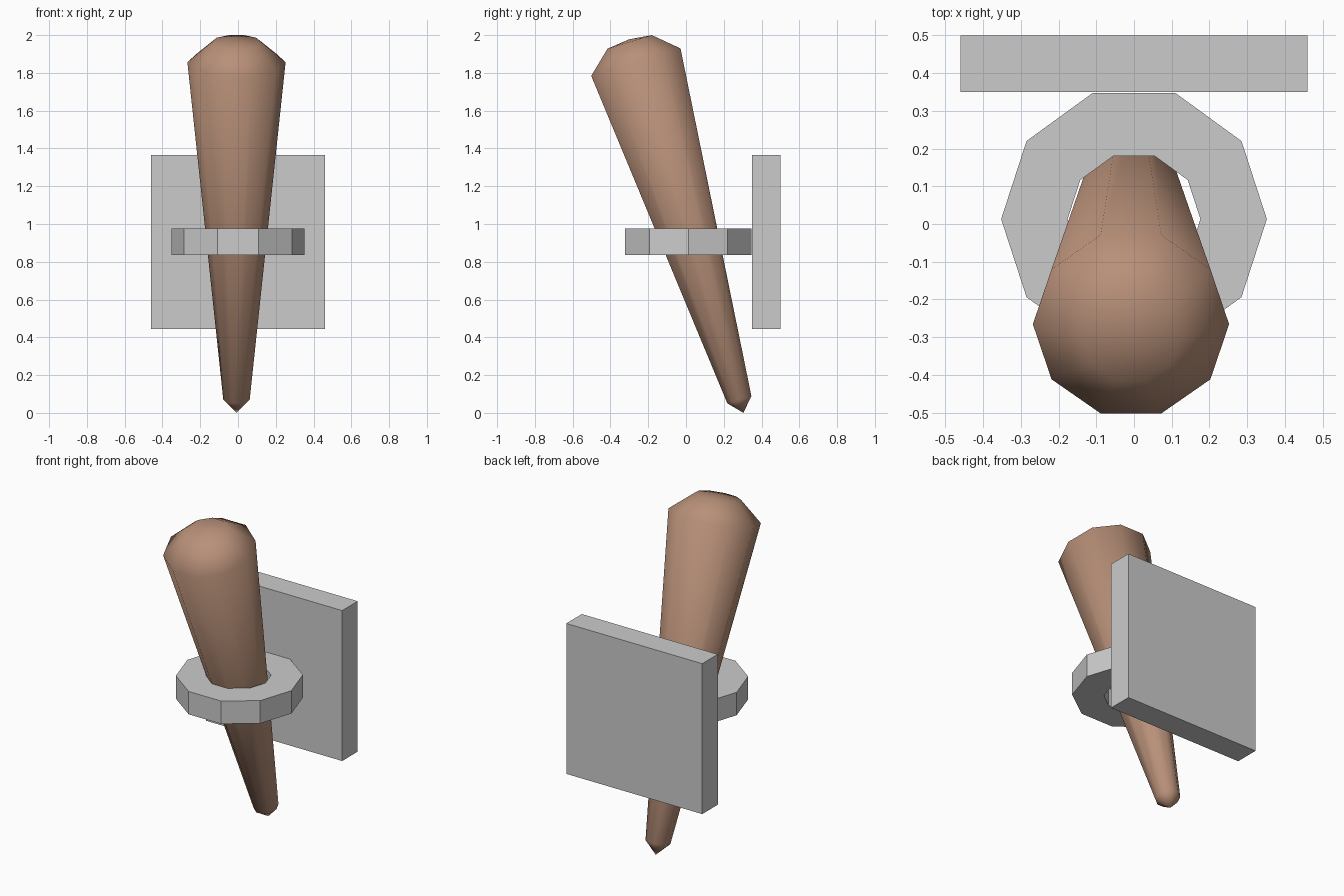
import bpy, bmesh
from math import cos, sin, pi, radians

if "Cube" in bpy.data.objects:
    bpy.data.objects.remove(bpy.data.objects["Cube"])

SIDES = 10


def finish(name, bm, smooth=False):
    bmesh.ops.recalc_face_normals(bm, faces=bm.faces)
    for f in bm.faces:
        f.smooth = smooth
    mesh = bpy.data.meshes.new(name)
    bm.to_mesh(mesh)
    bm.free()
    ob = bpy.data.objects.new(name, mesh)
    bpy.context.collection.objects.link(ob)
    return ob


def lathe(name, profile, closed=False, smooth=False):
    """Revolve (radius, height) points; radius 0 makes a pole."""
    bm = bmesh.new()
    rings = []
    for r, z in profile:
        n = SIDES if r > 0 else 1
        rings.append([bm.verts.new((r * cos(2 * pi * i / SIDES), r * sin(2 * pi * i / SIDES), z))
                      for i in range(n)])
    pairs = list(zip(rings, rings[1:]))
    if closed:
        pairs.append((rings[-1], rings[0]))
    for a, b in pairs:
        for i in range(SIDES):
            j = (i + 1) % SIDES
            quad = [a[i % len(a)], a[j % len(a)], b[j % len(b)], b[i % len(b)]]
            bm.faces.new(list(dict.fromkeys(quad)))
    return finish(name, bm, smooth)


# wall plate
bm = bmesh.new()
bmesh.ops.create_cube(bm, size=1)
bmesh.ops.scale(bm, vec=(0.92, 0.15, 0.92), verts=bm.verts)
plate = finish("wall_plate", bm)
plate.location = (0, 0.425, 0.905)

# holder ring
ring = lathe("holder_ring", [(0.352, 0), (0.352, 0.14), (0.176, 0.14), (0.176, 0)], closed=True)
ring.location = (0, 0.013, 0.835)

# tilted wooden shaft, tapered with a domed head and pointed foot
shaft = lathe("wooden_shaft", [(0, -0.073), (0.07, 0), (0.26, 1.869), (0.129, 1.981), (0, 1.995)],
              smooth=True)
shaft.location = (-0.008, 0.2825, 0.07)
shaft.rotation_euler = (radians(17.05), 0, 0)

wood = bpy.data.materials.new("wood")
wood.diffuse_color = (0.48, 0.28, 0.19, 1)
wood.use_nodes = True
wood.node_tree.nodes["Principled BSDF"].inputs["Base Color"].default_value = wood.diffuse_color
shaft.data.materials.append(wood)
